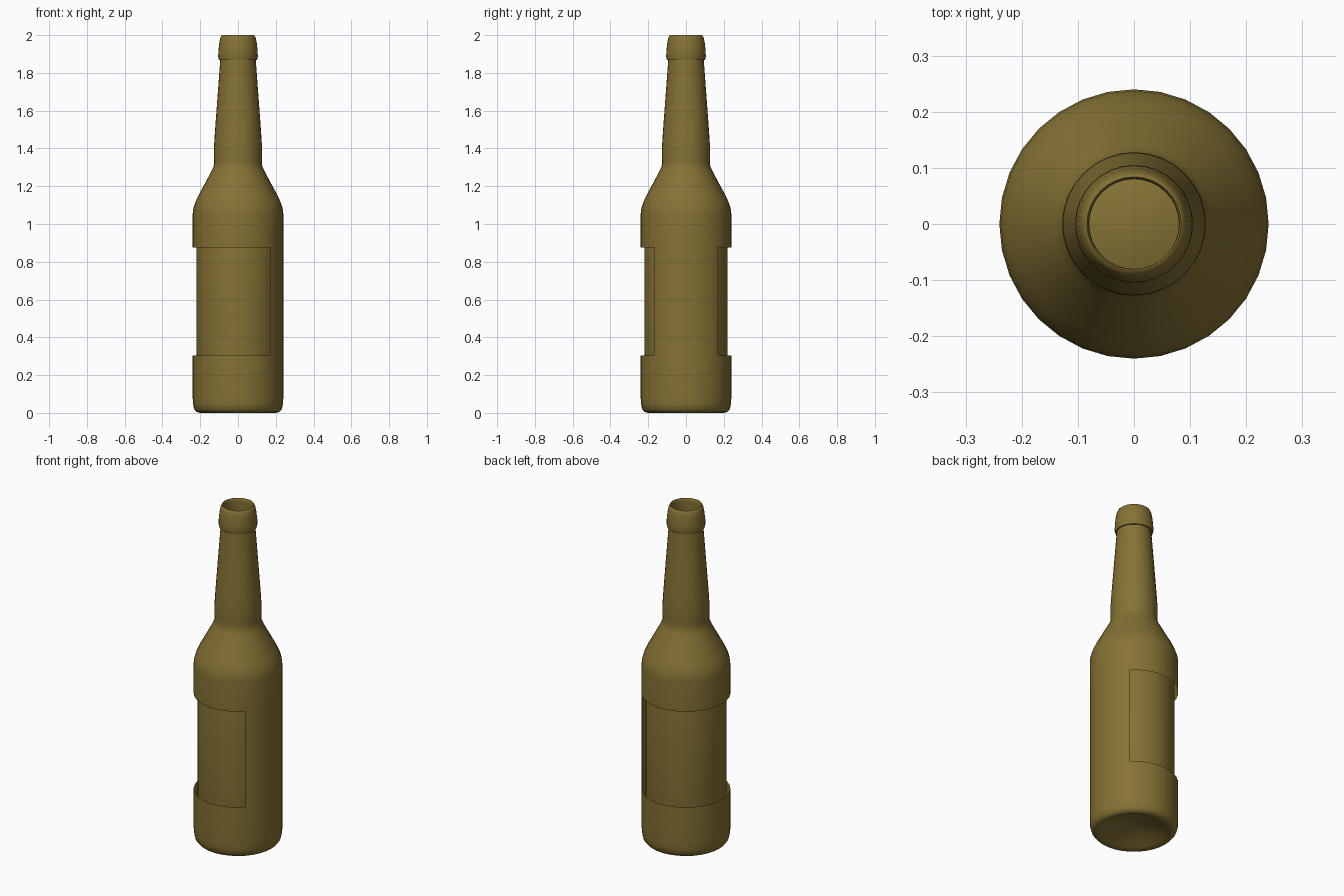
import bpy, bmesh, math

SIDES = 32
LABEL_LOW, LABEL_HIGH = 0.305, 0.875

cube = bpy.data.objects.get("Cube")
if cube:
    bpy.data.objects.remove(cube, do_unlink=True)

glass = bpy.data.materials.new("olive_amber_glass")
glass.use_nodes = True
colour = (0.235, 0.168, 0.035, 1)
glass.diffuse_color = colour
glass.node_tree.nodes["Principled BSDF"].inputs["Base Color"].default_value = colour


def lathe(name, profile, window=False):
    """Revolve (radius, height) points around z; optionally open the label area."""
    bm = bmesh.new()
    verts = [bm.verts.new((r, 0, z)) for r, z in profile]
    edges = [bm.edges.new(pair) for pair in zip(verts, verts[1:])]
    bmesh.ops.spin(bm, geom=verts + edges, cent=(0, 0, 0), axis=(0, 0, 1),
                   angle=math.tau, steps=SIDES, use_duplicate=False)
    bmesh.ops.remove_doubles(bm, verts=bm.verts, dist=0.0005)
    bmesh.ops.recalc_face_normals(bm, faces=bm.faces)
    if window:
        # the label opening wraps three quarters of the body, leaving a strip at +x
        opening = []
        for f in bm.faces:
            c = f.calc_center_median()
            if (LABEL_LOW < c.z < LABEL_HIGH and math.hypot(c.x, c.y) > 0.23
                    and abs(math.atan2(c.y, c.x)) > math.pi / 4):
                opening.append(f)
        bmesh.ops.delete(bm, geom=opening, context='FACES')
    mesh = bpy.data.meshes.new(name)
    bm.to_mesh(mesh)
    bm.free()
    mesh.materials.append(glass)
    obj = bpy.data.objects.new(name, mesh)
    bpy.context.collection.objects.link(obj)
    bpy.ops.object.select_all(action='DESELECT')
    obj.select_set(True)
    bpy.context.view_layer.objects.active = obj
    bpy.ops.object.shade_smooth_by_angle(angle=math.radians(40))
    return obj


# Outer wall: punt, rounded heel, body, shoulder, neck
lathe("bottle_outer_wall", [
    (0, 0.06), (0.06, 0.05), (0.13, 0.03), (0.18, 0.008), (0.2, 0),
    (0.22, 0.005), (0.232, 0.02), (0.238, 0.045), (0.24, 0.08),
    (0.24, LABEL_LOW), (0.24, LABEL_HIGH), (0.24, 1.05), (0.237, 1.08),
    (0.228, 1.11), (0.21, 1.15), (0.14, 1.28), (0.129, 1.305),
    (0.126, 1.325), (0.128, 1.36), (0.127, 1.41), (0.122, 1.49),
    (0.108, 1.68), (0.094, 1.868)], window=True)

# Rounded lip with an undercut collar
lathe("bottle_lip", [
    (0.094, 1.868), (0.101, 1.868), (0.105, 1.885), (0.104, 1.915),
    (0.099, 1.96), (0.094, 1.985), (0.088, 1.998), (0.084, 2.0),
    (0.081, 1.996), (0.08, 1.98)])

# Inner wall, seen through the mouth and the label opening
lathe("bottle_inner_wall", [
    (0.08, 1.98), (0.08, 1.87), (0.09, 1.68), (0.104, 1.49), (0.108, 1.4),
    (0.108, 1.32), (0.125, 1.27), (0.195, 1.135), (0.212, 1.09),
    (0.219, 1.05), (0.219, 0.08), (0.21, 0.035), (0.195, 0.025),
    (0.13, 0.05), (0.06, 0.07), (0, 0.08)])
